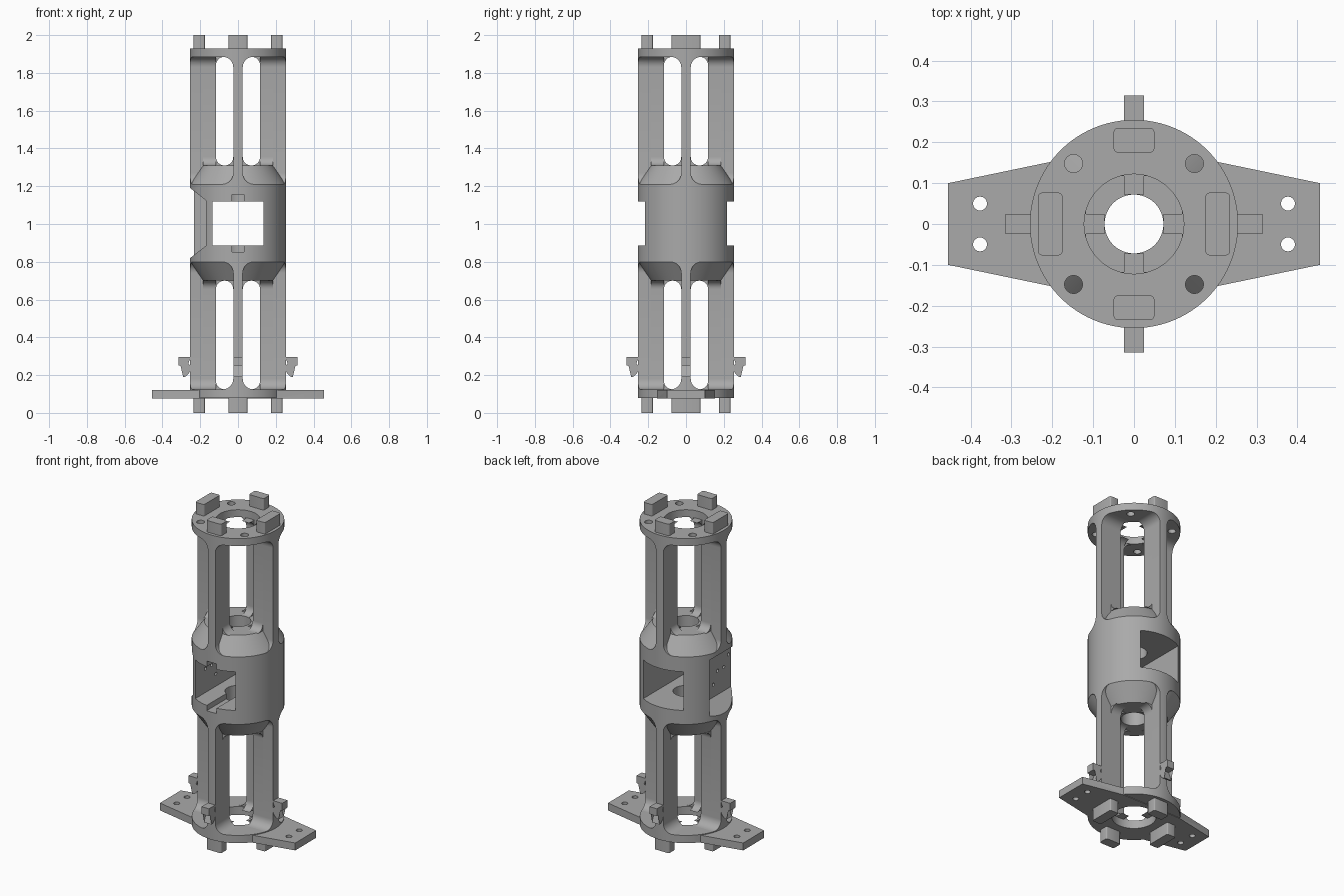
import bpy, bmesh
from math import pi, cos, sin
from mathutils import Matrix, Vector

if "Cube" in bpy.data.objects:
    bpy.data.objects.remove(bpy.data.objects["Cube"])

grey = bpy.data.materials.new("plain_grey")
grey.use_nodes = True
GREY = (0.4, 0.4, 0.4, 1)
grey.diffuse_color = GREY
grey.node_tree.nodes["Principled BSDF"].inputs["Base Color"].default_value = GREY

R = 0.255            # outer radius of the tube
MID = 1.005          # mirror height of the frame
MIRROR = Matrix.Translation((0, 0, 2 * MID)) @ Matrix.Scale(-1, 4, (0, 0, 1))


def make(name, bm):
    bmesh.ops.recalc_face_normals(bm, faces=bm.faces)
    mesh = bpy.data.meshes.new(name)
    bm.to_mesh(mesh)
    bm.free()
    mesh.materials.append(grey)
    ob = bpy.data.objects.new(name, mesh)
    bpy.context.collection.objects.link(ob)
    return ob


def prism(name, pts, lo, hi, axis):
    """Extrude a flat outline along one axis."""
    place = {"x": lambda a, b: (lo, a, b), "y": lambda a, b: (a, lo, b),
             "z": lambda a, b: (a, b, lo)}[axis]
    bm = bmesh.new()
    face = bm.faces.new([bm.verts.new(place(a, b)) for a, b in pts])
    out = bmesh.ops.extrude_face_region(bm, geom=[face])
    shift = Vector([hi - lo if c == axis else 0 for c in "xyz"])
    bmesh.ops.translate(bm, vec=shift, verts=[v for v in out["geom"]
                                              if isinstance(v, bmesh.types.BMVert)])
    return make(name, bm)


def box(name, x0, x1, y0, y1, z0, z1):
    return prism(name, [(x0, y0), (x1, y0), (x1, y1), (x0, y1)], z0, z1, "z")


def disc(name, r, z0, z1, x=0, y=0, n=96):
    return prism(name, [(x + r * cos(2 * pi * i / n), y + r * sin(2 * pi * i / n))
                        for i in range(n)], z0, z1, "z")


def lathe(name, profile, n=96):
    bm = bmesh.new()
    rings = [[bm.verts.new((r * cos(2 * pi * i / n), r * sin(2 * pi * i / n), z))
              for i in range(n)] for r, z in profile]
    for a, b in zip(rings, rings[1:]):
        for i in range(n):
            j = (i + 1) % n
            bm.faces.new((a[i], a[j], b[j], b[i]))
    bm.faces.new(rings[0])
    bm.faces.new(rings[-1])
    return make(name, bm)


def boolean(ob, tools, op="DIFFERENCE"):
    for tool in tools:
        mod = ob.modifiers.new("cut", "BOOLEAN")
        mod.operation, mod.object, mod.solver = op, tool, "EXACT"
    mesh = bpy.data.meshes.new_from_object(
        ob.evaluated_get(bpy.context.evaluated_depsgraph_get()))
    ob.modifiers.clear()
    ob.data = mesh
    for tool in tools:
        bpy.data.objects.remove(tool)
    return ob


def copy(ob, name, matrix):
    dup = bpy.data.objects.new(name, ob.data.copy())
    dup.data.transform(matrix)
    if matrix.determinant() < 0:
        dup.data.flip_normals()
    bpy.context.collection.objects.link(dup)
    return dup


def around(ob):
    """Repeat a part at the four sides."""
    for i in range(1, 4):
        copy(ob, ob.name + "_%d" % (i + 1), Matrix.Rotation(i * pi / 2, 4, "Z"))


def edge(w, r0, r1, z0, z1, n=8):
    """Straight edge with a fillet of radius r0 below and r1 above."""
    low = [(w + r0 - r0 * sin(t), z0 + r0 - r0 * cos(t))
           for t in [i * pi / 2 / n for i in range(n + 1)]]
    high = [(w + r1 - r1 * cos(t), z1 - r1 + r1 * sin(t))
            for t in [i * pi / 2 / n for i in range(n + 1)]]
    return low + high


def flared(w, r0, r1, z0, z1):
    right = edge(w, r0, r1, z0, z1)
    return right + [(-a, z) for a, z in reversed(right)]


# End rings: the top one has bolt holes, the bottom one carries a plate
RING0, RING1 = 1.885, 1.93
top_ring = disc("top_ring", R, RING0, RING1)
boolean(top_ring, [disc("bore", 0.122, 1.8, 2)] +
        [disc("bolt_hole", 0.022, 1.8, 2, sx * 0.148, sy * 0.148, 32)
         for sx in (-1, 1) for sy in (-1, 1)])

bottom_ring = disc("bottom_ring", R, 0.078, 0.125)
plate = prism("plate", [(0.455, -0.1), (0.455, 0.1), (0.2, 0.153), (-0.2, 0.153),
                        (-0.455, 0.1), (-0.455, -0.1), (-0.2, -0.153), (0.2, -0.153)],
              0.075, 0.12, "z")
boolean(bottom_ring, [plate], "UNION")
boolean(bottom_ring, [disc("bore", 0.122, 0, 0.3)] +
        [disc("bolt_hole", 0.017, 0, 0.3, sx * 0.377, sy * 0.05, 32)
         for sx in (-1, 1) for sy in (-1, 1)])

# Locking tabs on both ends
for end, z0, z1 in (("top", 1.925, 2.0), ("bottom", 0, 0.085)):
    for s, side in ((1, "left"), (-1, "right")):
        a, b = sorted((s * 0.175, s * 0.235))
        tabs = [box(end + "_tab_" + side, a, b, -0.077, 0.077, z0, z1),
                box(end + "_tab_" + ("back" if s > 0 else "front"),
                    -0.05, 0.05, a, b, z0, z1)]
        for tab in tabs:
            bm = bmesh.new()
            bm.from_mesh(tab.data)
            upright = [e for e in bm.edges
                       if abs(e.verts[0].co.z - e.verts[1].co.z) > 0.01]
            bmesh.ops.bevel(bm, geom=upright, offset=0.01, segments=3,
                            profile=0.5, affect="EDGES")
            bm.to_mesh(tab.data)
            bm.free()

# Central housing with sloped shoulders
housing = lathe("housing", [(0.185, 0.70), (R, 0.80), (R, 1.21), (0.185, 1.31)])
boolean(housing, [
    disc("bore", 0.072, 0.5, 1.5),
    box("window", -0.135, 0.135, -0.4, 0.4, 0.885, 1.12),
    box("groove", -0.033, 0.033, -0.4, 0, 0.853, 1.155),
    prism("side_recess", [(-0.32, 1.243), (-0.17, 1.125), (-0.17, 0.885),
                          (-0.32, 0.767)], -0.4, 0.105, "y")])
boolean(housing, [
    prism("screw_hole", [(y + 0.01 * cos(i * pi / 8), z + 0.01 * sin(i * pi / 8))
                         for i in range(16)], -0.3, -0.1, "x")
    for y, z in ((-0.164, 1.09), (-0.12, 1.03), (-0.06, 1.03), (-0.02, 0.96))])

# Upright ribs with filleted ends, mirrored to the lower half
outer = prism("upper_rib_outer", flared(0.025, 0.06, 0.055, 1.21, RING0), 0.185, 0.3, "x")
boolean(outer, [disc("envelope", R, 1, 2)], "INTERSECT")
inner = prism("upper_rib_inner", flared(0.025, 0.045, 0.055, 1.31, RING0), 0.117, 0.185, "x")
back_edge = [(0.117 - (a - 0.025), z)
             for a, z in edge(0.025, 0.045, 0.045, 1.31, RING0)]
web = prism("upper_rib_web", back_edge + [(0.118, RING0), (0.118, 1.31)],
            -0.025, 0.025, "y")
for part in (outer, inner, web):
    around(part)
    around(copy(part, part.name.replace("upper", "lower"), MIRROR))

# Hooks near the foot of each lower rib
curve = [(0.29 - 0.04 * (1 - cos(t)), 0.25 - 0.06 * sin(t))
         for t in [i * pi / 16 for i in range(9)]]
curve = [(0.25 + 0.04 * (1 - sin(t)), 0.19 + 0.06 * (1 - cos(t)))
         for t in [pi / 2 - i * pi / 16 for i in range(9)]]
hook = prism("hook", curve[::-1] + [(0.315, 0.25), (0.315, 0.295), (0.25, 0.295)]
             if curve[0][1] > curve[-1][1] and curve[0][0] < curve[-1][0]
             else [(0.25, 0.19), (0.257, 0.215), (0.268, 0.237), (0.288, 0.25),
                   (0.315, 0.25), (0.315, 0.295), (0.25, 0.295)],
             -0.025, 0.025, "y")
around(hook)

# Smooth the round surfaces, keep the edges sharp
bpy.ops.object.select_all(action="DESELECT")
for ob in bpy.context.scene.objects:
    if ob.type == "MESH":
        ob.select_set(True)
        bpy.context.view_layer.objects.active = ob
bpy.ops.object.shade_smooth_by_angle(angle=0.5)
